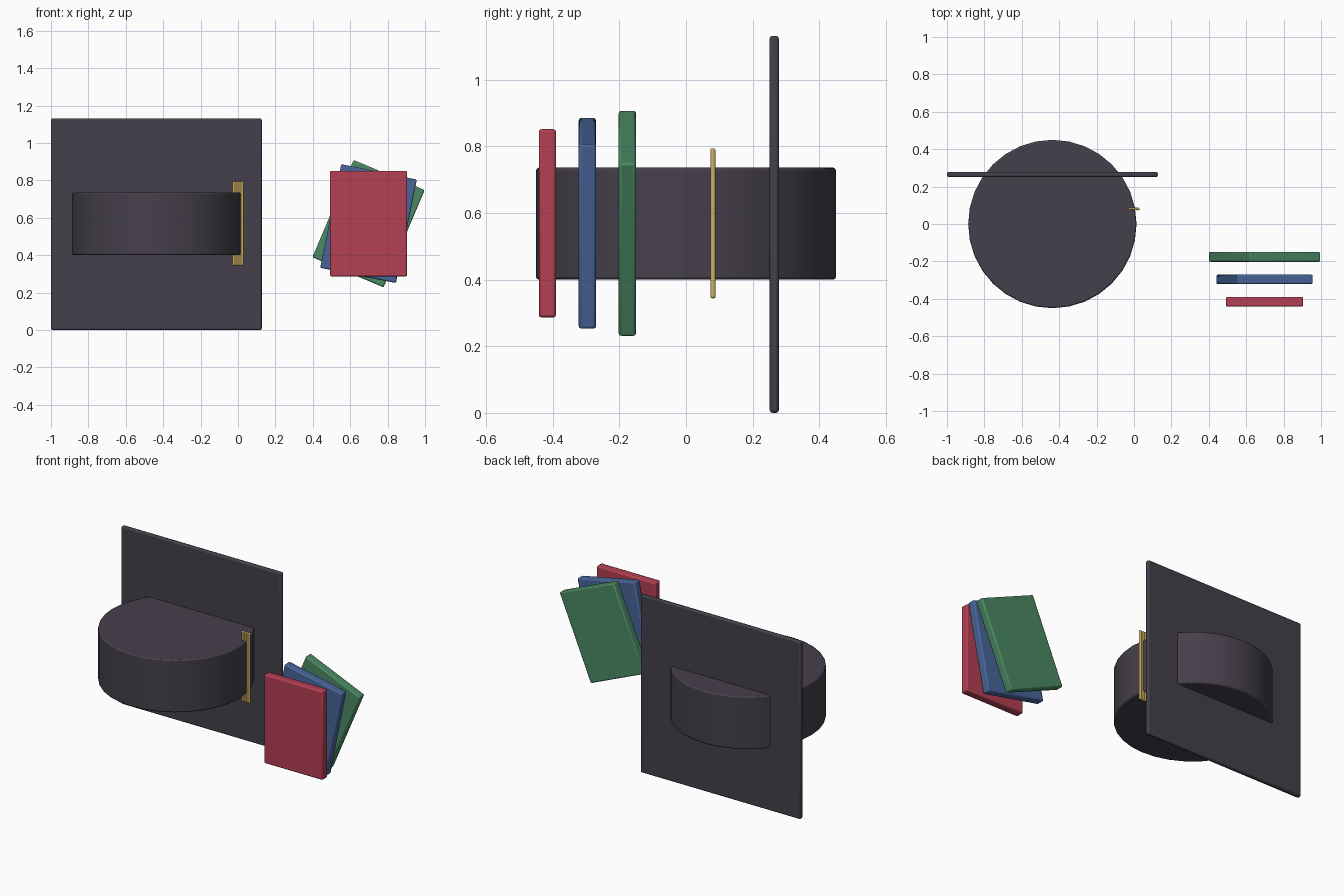
import bpy
import math

if "Cube" in bpy.data.objects:
    bpy.data.objects.remove(bpy.data.objects["Cube"])


def material(name, rgb):
    m = bpy.data.materials.new(name)
    m.diffuse_color = (*rgb, 1)
    m.use_nodes = True
    m.node_tree.nodes["Principled BSDF"].inputs["Base Color"].default_value = m.diffuse_color
    return m


CLOTH = material("dark_cloth", (0.06, 0.05, 0.07))
GOLD = material("gold", (0.62, 0.43, 0.12))
RED = material("red_cover", (0.45, 0.05, 0.085))
BLUE = material("blue_cover", (0.065, 0.13, 0.32))
GREEN = material("green_cover", (0.07, 0.25, 0.125))


def finish(name, mat, bevel, segments=2):
    """Name the active object, soften its edges and smooth the shading."""
    ob = bpy.context.object
    ob.name = name
    ob.data.materials.append(mat)
    mod = ob.modifiers.new("soft_edges", "BEVEL")
    mod.width = bevel
    mod.segments = segments
    mod.limit_method = "ANGLE"
    mod.angle_limit = math.radians(40)
    bpy.ops.object.shade_smooth_by_angle(angle=math.radians(35))
    return ob


def box(name, mat, centre, size, bevel, tilt=0):
    bpy.ops.mesh.primitive_cube_add(size=1, location=centre)
    ob = bpy.context.object
    ob.scale = size
    bpy.ops.object.transform_apply(location=False, rotation=False, scale=True)
    ob.rotation_euler.y = tilt
    return finish(name, mat, bevel)


def cylinder(name, mat, centre, radius, depth, sides, bevel, segments=2):
    bpy.ops.mesh.primitive_cylinder_add(vertices=sides, radius=radius,
                                        depth=depth, location=centre)
    return finish(name, mat, bevel, segments)


# Cap: upright square board cut through by a round crown
box("cap_board", CLOTH, (-0.4365, 0.265, 0.566), (1.127, 0.028, 1.132), 0.009)
cylinder("cap_crown", CLOTH, (-0.4365, 0, 0.568), 0.45, 0.336, 32, 0.008)

# Tassel: a row of thin round-ended strands
for i in range(5):
    cylinder(f"tassel_strand_{i + 1}", GOLD, ((i - 2) * 0.0113, 0.081, 0.569),
             0.008, 0.45, 12, 0.006, 3)

# Books: three equal covers fanned out behind one another
for i, (colour, mat) in enumerate((("red", RED), ("blue", BLUE), ("green", GREEN))):
    box(f"{colour}_book", mat, (0.698, -0.416 + 0.12 * i, 0.569),
        (0.413, 0.052, 0.565), 0.008, tilt=0.2 * i)
